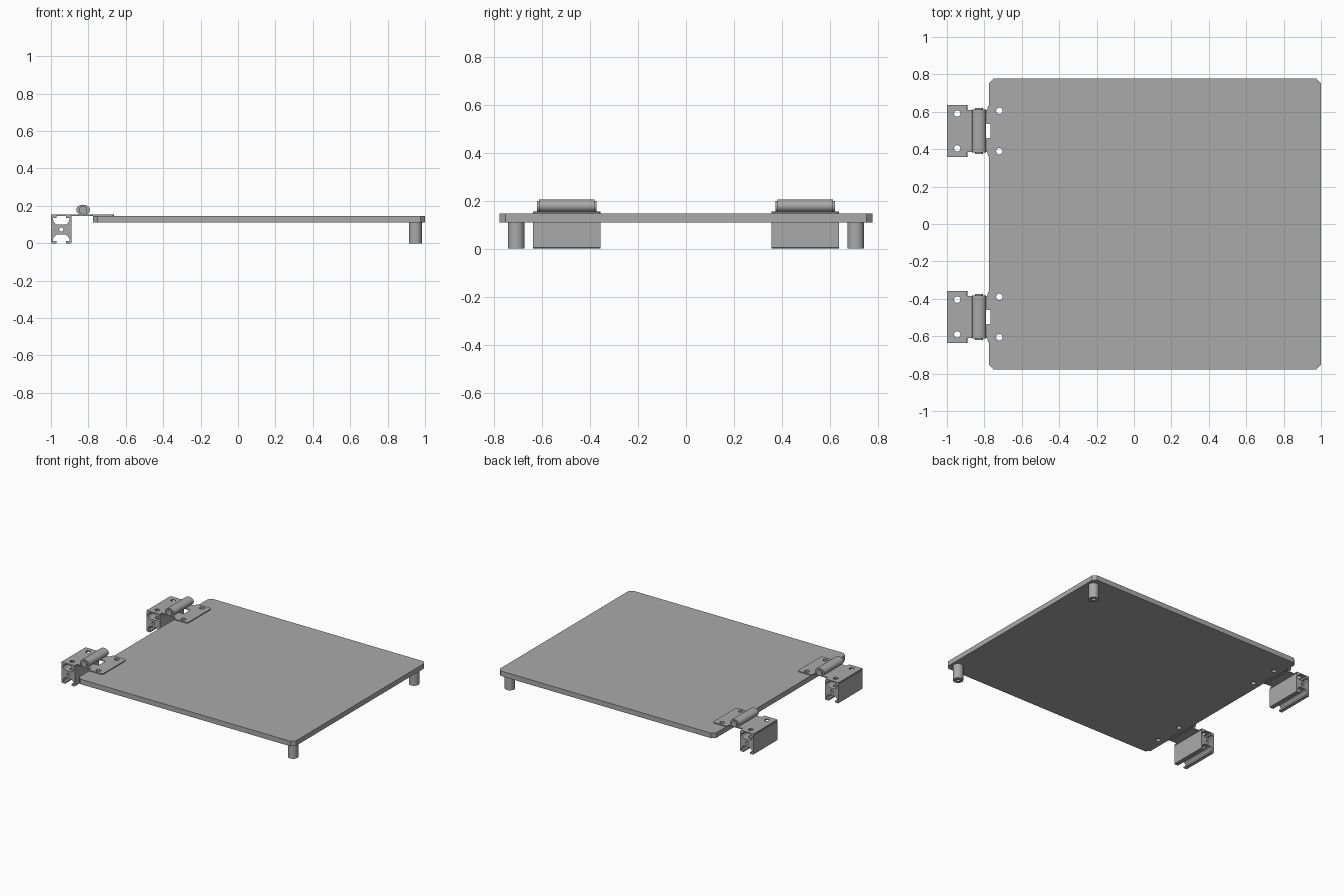
import bpy, bmesh
from math import cos, sin, pi, radians
from mathutils import Matrix, Vector

if "Cube" in bpy.data.objects:
    bpy.data.objects.remove(bpy.data.objects["Cube"])

grey = bpy.data.materials.new("satin grey")
grey.use_nodes = True
colour = (0.4, 0.4, 0.4, 1)
grey.diffuse_color = colour
grey.node_tree.nodes["Principled BSDF"].inputs["Base Color"].default_value = colour


def prism(name, pts, lo, hi, axis="z"):
    """Extrude an outline along z (outline in x, y) or along y (outline in x, z)."""
    bm = bmesh.new()
    at = (lambda a, b, c: (a, b, c)) if axis == "z" else (lambda a, b, c: (a, c, b))
    face = bm.faces.new([bm.verts.new(at(a, b, lo)) for a, b in pts])
    ext = bmesh.ops.extrude_face_region(bm, geom=[face])
    moved = [v for v in ext["geom"] if isinstance(v, bmesh.types.BMVert)]
    step = hi - lo
    bmesh.ops.translate(bm, verts=moved, vec=(0, 0, step) if axis == "z" else (0, step, 0))
    bmesh.ops.recalc_face_normals(bm, faces=bm.faces)
    mesh = bpy.data.meshes.new(name)
    bm.to_mesh(mesh)
    bm.free()
    mesh.materials.append(grey)
    ob = bpy.data.objects.new(name, mesh)
    bpy.context.collection.objects.link(ob)
    return ob


def circle(a, b, r, n=24, squash=1):
    return [(a + r * cos(2 * pi * i / n), b + r * squash * sin(2 * pi * i / n)) for i in range(n)]


def box(a0, a1, b0, b1, c=0.0, steps=1):
    """Rectangle outline with chamfered (steps=1) or rounded corners."""
    if not c:
        return [(a0, b0), (a1, b0), (a1, b1), (a0, b1)]
    pts = []
    corners = [(a1 - c, b1 - c), (a0 + c, b1 - c), (a0 + c, b0 + c), (a1 - c, b0 + c)]
    for k, (a, b) in enumerate(corners):
        for i in range(steps + 1):
            t = pi / 2 * (k + i / steps)
            pts.append((a + c * cos(t), b + c * sin(t)))
    return pts


def cut(ob, cutters):
    """Subtract the cutters one by one and delete them."""
    for c in cutters:
        c.hide_render = True
        mod = ob.modifiers.new("cut", "BOOLEAN")
        mod.operation, mod.solver, mod.object = "DIFFERENCE", "EXACT", c
    dg = bpy.context.evaluated_depsgraph_get()
    mesh = bpy.data.meshes.new_from_object(ob.evaluated_get(dg))
    ob.modifiers.clear()
    ob.data = mesh
    for c in cutters:
        bpy.data.objects.remove(c)


def smooth(ob):
    bpy.ops.object.select_all(action="DESELECT")
    ob.select_set(True)
    bpy.context.view_layer.objects.active = ob
    bpy.ops.object.shade_smooth_by_angle(angle=radians(35))


def drill(x, y, r=0.017):
    return prism("drill", circle(x, y, r), -0.1, 0.3)


BOARD_HOLE_X, RAIL_HOLE_X, RAIL_X = -0.72, -0.945, -0.945
HINGE_Y = 0.4975

# Board with clipped corners, drilled and notched under each hinge
board = prism("board", box(-0.775, 1, -0.777, 0.777, 0.025), 0.11, 0.147)
board_cuts = []
for s in (-1, 1):
    y = s * HINGE_Y
    board_cuts += [drill(BOARD_HOLE_X, y + d) for d in (-0.108, 0.108)]
    board_cuts.append(prism("notch", box(-0.8, -0.765, y - 0.037, y + 0.037), 0, 0.3))
cut(board, board_cuts)
smooth(board)

for s, side in ((-1, "front"), (1, "back")):
    y = s * HINGE_Y
    y0, y1 = y - 0.14, y + 0.14

    # Foot with a screw recess underneath
    foot = prism(side + "_foot", circle(0.948, s * 0.708, 0.035, 32), 0, 0.11)
    cut(foot, [prism("recess", circle(0.948, s * 0.708, 0.014), -0.02, 0.07)])
    smooth(foot)

    # Slotted rail: mirrored T slots above and below, centre bore, bolt holes
    rail = prism(side + "_rail", box(-1, -0.89, 0, 0.147, 0.004), y0, y1, "y")
    slot = [(0.026, -0.02), (0.026, 0.012), (0.043, 0.012), (0.043, 0.026),
            (0.034, 0.04), (0.022, 0.047)]
    half = slot + [(-a, b) for a, b in reversed(slot)]
    cutters = [prism("slot", [(RAIL_X + a, b if low else 0.147 - b) for a, b in half],
                     y0 - 0.1, y1 + 0.1, "y") for low in (True, False)]
    cutters.append(prism("bore", circle(RAIL_X, 0.0735, 0.011), y0 - 0.1, y1 + 0.1, "y"))
    cutters += [drill(RAIL_HOLE_X, y + d) for d in (-0.093, 0.093)]
    cut(rail, cutters)
    smooth(rail)

    # Rail leaf: wide plate with a narrower neck reaching the barrel
    leaf = [(-0.832, y - 0.112), (-0.832, y + 0.112), (-0.892, y + 0.112), (-0.892, y1),
            (-1, y1), (-1, y0), (-0.892, y0), (-0.892, y - 0.112)]
    rail_leaf = prism(side + "_rail_leaf", leaf, 0.147, 0.155)
    cut(rail_leaf, [drill(RAIL_HOLE_X, y + d) for d in (-0.093, 0.093)])
    smooth(rail_leaf)

    # Board leaf: rounded plate with a notch beside the barrel
    board_leaf = prism(side + "_board_leaf", box(-0.782, -0.664, y0, y1, 0.015, 5), 0.147, 0.154)
    cut(board_leaf, [drill(BOARD_HOLE_X, y + d) for d in (-0.108, 0.108)]
        + [prism("notch", box(-0.8, -0.766, y - 0.037, y + 0.037), 0, 0.3)])
    smooth(board_leaf)
    for d in (-1, 1):
        a, b = sorted((y + d * 0.04, y + d * 0.112))
        prism(side + "_leaf_tab", box(-0.83, -0.775, a, b), 0.147, 0.154)

    # Barrel, and the pin ends showing past it
    smooth(prism(side + "_barrel", circle(-0.828, 0.178, 0.037, 24, 0.76),
                 y - 0.115, y + 0.115, "y"))
    smooth(prism(side + "_pin", circle(-0.828, 0.176, 0.022), y - 0.124, y + 0.124, "y"))
